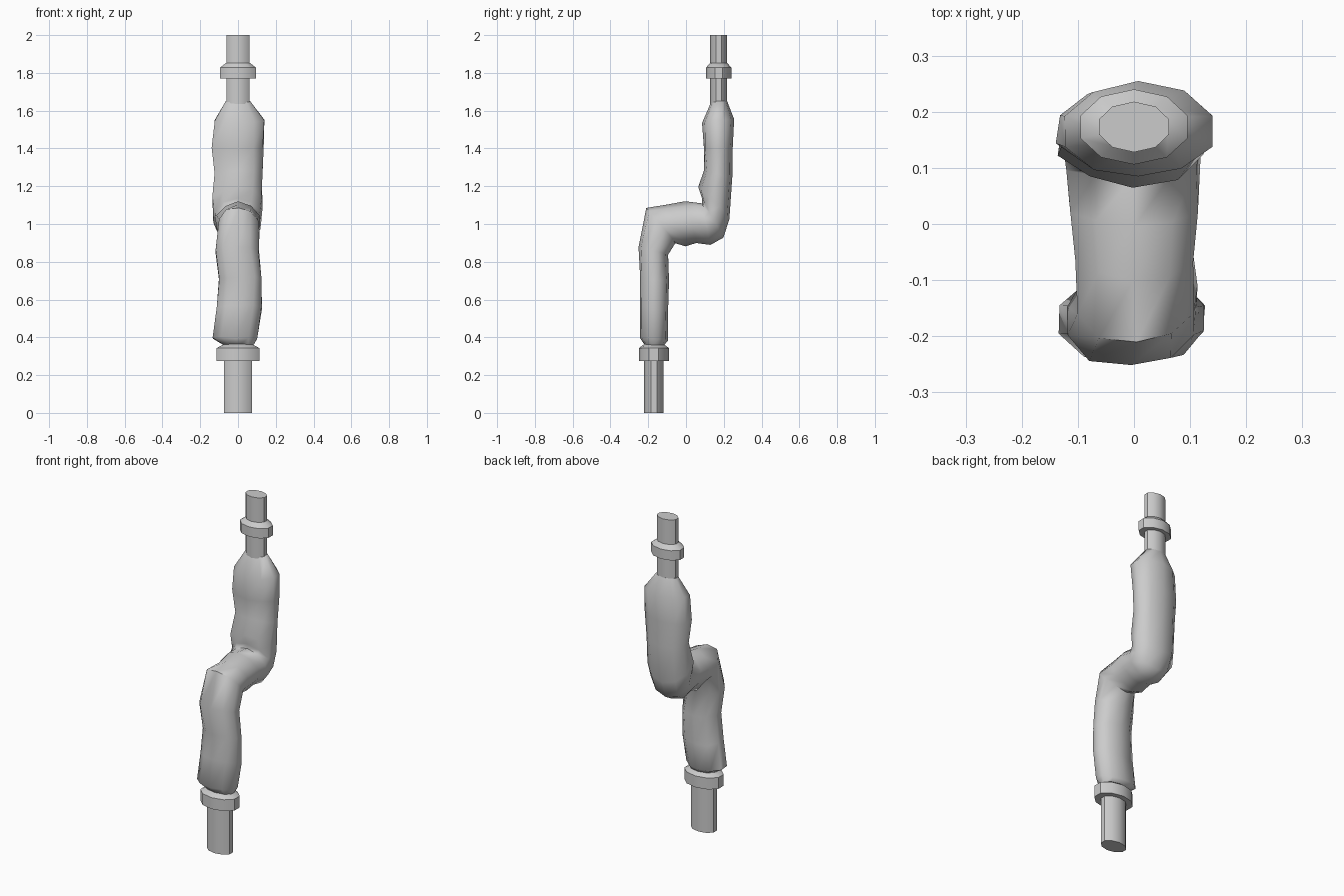
import bpy, bmesh, math, random

if "Cube" in bpy.data.objects:
    bpy.data.objects.remove(bpy.data.objects["Cube"])

random.seed(4)
SIDES = 10


def skin(name, rings, angle, jitter=0.0):
    """Bridge elliptical rings. Ring = front point (y,z), back point (y,z), x left, x right."""
    bm = bmesh.new()
    loops = []
    for i, ((ya, za), (yb, zb), xl, xr) in enumerate(rings):
        cy, cz, cx = (ya + yb) / 2, (za + zb) / 2, (xl + xr) / 2
        loop = []
        for k in range(SIDES):
            t = math.pi / 2 + 2 * math.pi * k / SIDES
            c, s = math.cos(t) / 0.951, math.sin(t)
            j = random.uniform(-jitter, jitter) if 0 < i < len(rings) - 1 else 0
            loop.append(bm.verts.new((cx + c * ((xr - xl) / 2 + j),
                                      cy + s * ((yb - ya) / 2 + j),
                                      cz + s * (zb - za) / 2 + j)))
        loops.append(loop)
    for lo, hi in zip(loops, loops[1:]):
        for k in range(SIDES):
            n = (k + 1) % SIDES
            bm.faces.new((lo[k], lo[n], hi[n], hi[k]))
    bm.faces.new(loops[0][::-1])
    bm.faces.new(loops[-1])
    bmesh.ops.recalc_face_normals(bm, faces=bm.faces)
    me = bpy.data.meshes.new(name)
    bm.to_mesh(me)
    bm.free()
    ob = bpy.data.objects.new(name, me)
    bpy.context.collection.objects.link(ob)
    bpy.ops.object.select_all(action='DESELECT')
    ob.select_set(True)
    bpy.context.view_layer.objects.active = ob
    bpy.ops.object.shade_smooth_by_angle(angle=math.radians(angle))
    return ob


def upright(name, y, rows):
    """Vertical oval part from rows of (z, x radius, y radius)."""
    return skin(name, [((y - ry, z), (y + ry, z), -rx, rx) for z, rx, ry in rows], 40)


# straight pipe ends
upright("lower_pipe", -0.17, [(0, 0.075, 0.052), (0.42, 0.075, 0.052)])
upright("upper_pipe", 0.173, [(1.58, 0.062, 0.045), (2.0, 0.062, 0.045)])

# collars with a bevelled upper rim
upright("lower_collar", -0.17, [(0.275, 0.113, 0.08), (0.343, 0.113, 0.08), (0.365, 0.072, 0.05)])
upright("upper_collar", 0.173, [(1.77, 0.095, 0.067), (1.828, 0.095, 0.067), (1.855, 0.06, 0.043)])

# lumpy insulation wrapped around the double bend
wrap = [
    ((-0.215, 0.355), (-0.12, 0.355), -0.07, 0.08),
    ((-0.248, 0.40), (-0.092, 0.385), -0.13, 0.10),
    ((-0.245, 0.57), (-0.095, 0.53), -0.108, 0.122),
    ((-0.245, 0.72), (-0.090, 0.70), -0.10, 0.13),
    ((-0.255, 0.88), (-0.092, 0.84), -0.12, 0.11),
    ((-0.215, 1.09), (-0.055, 0.90), -0.10, 0.11),
    ((-0.10, 1.10), (0.0, 0.885), -0.105, 0.10),
    ((0.0, 1.115), (0.06, 0.905), -0.11, 0.11),
    ((0.08, 1.115), (0.13, 0.89), -0.115, 0.115),
    ((0.08, 1.14), (0.20, 0.93), -0.125, 0.12),
    ((0.065, 1.195), (0.235, 1.03), -0.13, 0.125),
    ((0.10, 1.28), (0.248, 1.25), -0.125, 0.13),
    ((0.09, 1.40), (0.25, 1.40), -0.135, 0.13),
    ((0.08, 1.54), (0.25, 1.55), -0.12, 0.135),
    ((0.135, 1.65), (0.218, 1.65), -0.065, 0.065),
]
skin("insulation_wrap", wrap, 55, 0.006)
